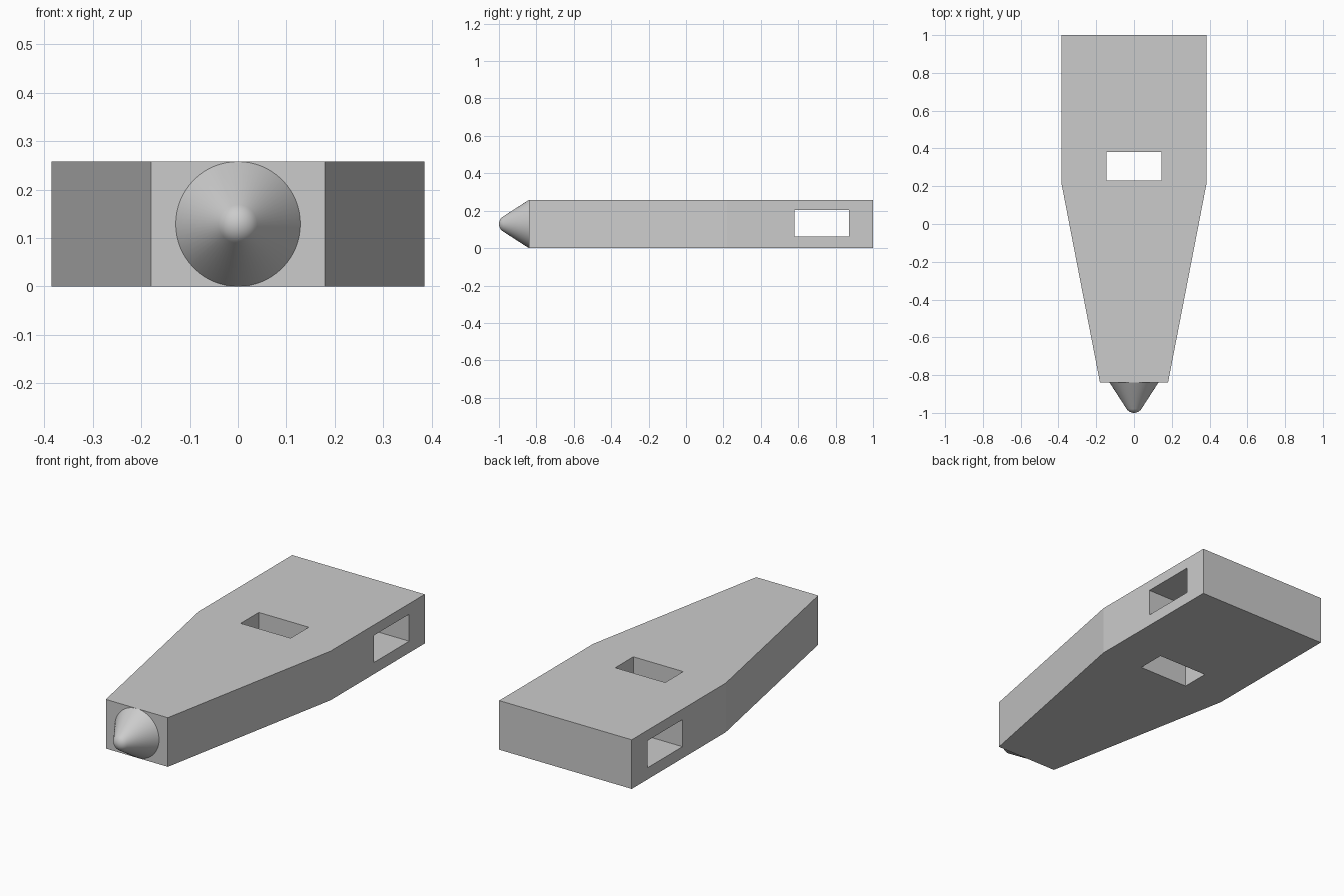
import bpy
import bmesh
import math
from mathutils import Matrix, Vector

if "Cube" in bpy.data.objects:
    bpy.data.objects.remove(bpy.data.objects["Cube"], do_unlink=True)

HEIGHT = 0.258
FRONT = -0.84

# Single grey material
grey = bpy.data.materials.new("plain_grey")
grey.use_nodes = True
colour = (0.6, 0.6, 0.6, 1)
grey.diffuse_color = colour
grey.node_tree.nodes["Principled BSDF"].inputs["Base Color"].default_value = colour


def finish(bm, name):
    bmesh.ops.recalc_face_normals(bm, faces=bm.faces[:])
    mesh = bpy.data.meshes.new(name)
    bm.to_mesh(mesh)
    bm.free()
    mesh.materials.append(grey)
    obj = bpy.data.objects.new(name, mesh)
    bpy.context.collection.objects.link(obj)
    return obj


def select_only(obj):
    bpy.ops.object.select_all(action="DESELECT")
    obj.select_set(True)
    bpy.context.view_layer.objects.active = obj


def cut_box(target, centre, size):
    bm = bmesh.new()
    bmesh.ops.create_cube(bm, size=1, matrix=Matrix.Translation(centre) @ Matrix.Diagonal((*size, 1)))
    cutter = finish(bm, "slot_cutter")
    cutter.hide_render = True
    mod = target.modifiers.new("slot", "BOOLEAN")
    mod.operation = "DIFFERENCE"
    mod.solver = "EXACT"
    mod.object = cutter
    select_only(target)
    bpy.ops.object.modifier_apply(modifier=mod.name)
    bpy.data.objects.remove(cutter, do_unlink=True)


# Tapered slab body, extruded from a mirrored outline
half = [(0.385, 1.0), (0.385, 0.22), (0.18, FRONT)]
outline = half + [(-x, y) for x, y in reversed(half)]
bm = bmesh.new()
base = bm.faces.new([bm.verts.new((x, y, 0)) for x, y in outline])
top = bmesh.ops.extrude_face_region(bm, geom=[base], use_keep_orig=True)
bmesh.ops.translate(bm, verts=[g for g in top["geom"] if isinstance(g, bmesh.types.BMVert)], vec=(0, 0, HEIGHT))
body = finish(bm, "body")

# Vertical slot, then the slot running from side to side
cut_box(body, Vector((0, 0.305, HEIGHT / 2)), (0.29, 0.15, 1))
cut_box(body, Vector((0, 0.725, 0.132)), (2, 0.292, 0.142))

# Nose cone with a rounded tip, spun around the long axis
tip_radius = 0.047
slope = math.radians(32.3)
profile = [(HEIGHT / 2, FRONT)]
for i in range(7):
    a = slope + (math.pi / 2 - slope) * i / 6
    profile.append((tip_radius * math.cos(a), -1 + tip_radius - tip_radius * math.sin(a)))
bm = bmesh.new()
verts = [bm.verts.new((r, y, HEIGHT / 2)) for r, y in profile]
edges = [bm.edges.new(pair) for pair in zip(verts, verts[1:])]
bmesh.ops.spin(bm, geom=verts + edges, cent=(0, 0, HEIGHT / 2), axis=(0, 1, 0),
               angle=math.tau, steps=64, use_merge=True)
bmesh.ops.remove_doubles(bm, verts=bm.verts[:], dist=0.0001)
nose = finish(bm, "nose_cone")
if sum((p.normal.y for p in nose.data.polygons)) > 0:
    nose.data.flip_normals()
select_only(nose)
bpy.ops.object.shade_smooth_by_angle(angle=math.radians(40))
